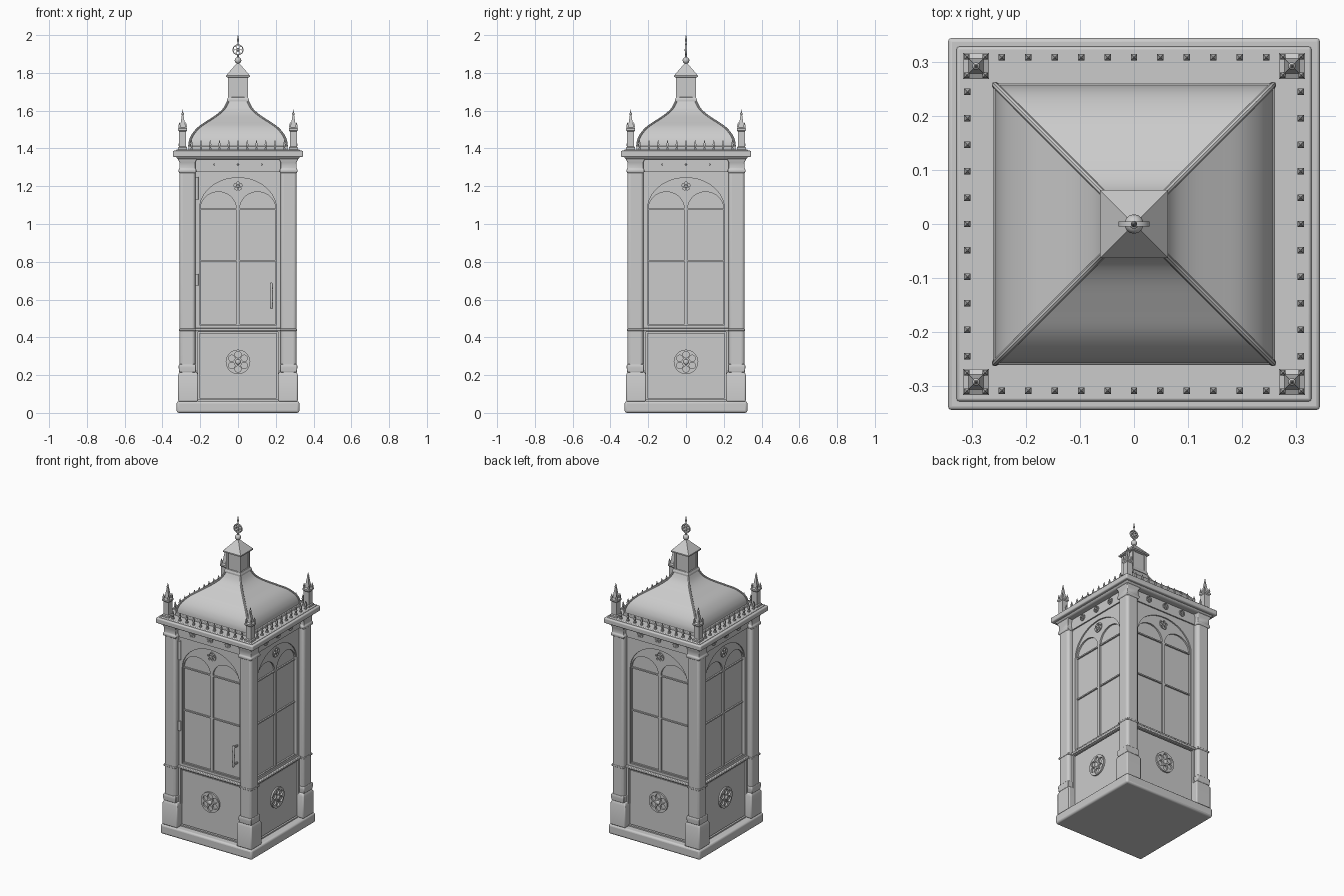
import bpy, bmesh, math
from mathutils import Matrix, Vector

if "Cube" in bpy.data.objects:
    bpy.data.objects.remove(bpy.data.objects["Cube"])

stone = bpy.data.materials.new("grey_stone")
stone.diffuse_color = (0.6, 0.6, 0.6, 1)
stone.use_nodes = True
stone.node_tree.nodes["Principled BSDF"].inputs["Base Color"].default_value = stone.diffuse_color
pi = math.pi


def emit(name, bm, sides=1, bevel=0, seg=2, smooth=True):
    """Turn a bmesh into an object, repeated round the z axis."""
    me = bpy.data.meshes.new(name)
    out = bmesh.new()
    bm.normal_update()
    bm.to_mesh(me)
    bm.free()
    for k in range(sides):
        tmp = me.copy()
        tmp.transform(Matrix.Rotation(k * pi / 2, 4, 'Z'))
        out.from_mesh(tmp)
        bpy.data.meshes.remove(tmp)
    bmesh.ops.recalc_face_normals(out, faces=out.faces)
    out.to_mesh(me)
    out.free()
    me.materials.append(stone)
    ob = bpy.data.objects.new(name, me)
    bpy.context.collection.objects.link(ob)
    if bevel:
        m = ob.modifiers.new("bevel", 'BEVEL')
        m.width, m.segments, m.limit_method = bevel, seg, 'ANGLE'
    if smooth:
        bpy.ops.object.select_all(action='DESELECT')
        ob.select_set(True)
        bpy.context.view_layer.objects.active = ob
        bpy.ops.object.shade_smooth_by_angle(angle=math.radians(35))
    return ob


def stack(bm, cx, cy, prof, n=4):
    """Stacked sections of (half width, z), square when n is 4."""
    k = 1 / math.cos(pi / n) if n == 4 else 1
    rings = []
    for r, z in prof:
        rings.append([bm.verts.new((cx + r * k * math.cos(2 * pi * (i + .5) / n),
                                    cy + r * k * math.sin(2 * pi * (i + .5) / n), z)) for i in range(n)])
    for a, b in zip(rings, rings[1:]):
        for i in range(n):
            bm.faces.new((a[i], a[(i + 1) % n], b[(i + 1) % n], b[i]))
    bm.faces.new(rings[0][::-1])
    bm.faces.new(rings[-1])


def box(bm, x0, x1, y0, y1, z0, z1):
    m = Matrix.Translation(((x0 + x1) / 2, (y0 + y1) / 2, (z0 + z1) / 2)) @ Matrix.Diagonal((x1 - x0, y1 - y0, z1 - z0, 1))
    bmesh.ops.create_cube(bm, size=1, matrix=m)


def ball(bm, x, y, z, r, sy=1):
    m = Matrix.Translation((x, y, z)) @ Matrix.Diagonal((1, sy, 1, 1))
    bmesh.ops.create_uvsphere(bm, u_segments=14, v_segments=8, radius=r, matrix=m)


def circle(x, z, r, n=24):
    return [(x + r * math.cos(2 * pi * i / n), z + r * math.sin(2 * pi * i / n)) for i in range(n)]


def rect(x0, x1, z0, z1):
    return [(x0, z0), (x1, z0), (x1, z1), (x0, z1)]


def arch(cx, w, z0, spring, h, n=20):
    """Opening with straight jambs and an elliptical head."""
    return [(cx - w, z0), (cx + w, z0)] + [
        (cx + w * math.cos(pi * i / n), spring + h * math.sin(pi * i / n)) for i in range(n + 1)]


def slab(bm, outer, holes, d0, d1):
    """Upright plate with holes on the front side, from depth d0 out to d1."""
    cu = bpy.data.curves.new("outline", 'CURVE')
    cu.dimensions, cu.fill_mode, cu.extrude = '2D', 'BOTH', (d1 - d0) / 2
    for pts in [outer] + holes:
        s = cu.splines.new('POLY')
        s.points.add(len(pts) - 1)
        for p, (x, z) in zip(s.points, pts):
            p.co = (x, z, 0, 1)
        s.use_cyclic_u = True
    ob = bpy.data.objects.new("outline", cu)
    bpy.context.collection.objects.link(ob)
    dg = bpy.context.evaluated_depsgraph_get()
    me = bpy.data.meshes.new_from_object(ob.evaluated_get(dg))
    me.transform(Matrix.Translation((0, -(d0 + d1) / 2, 0)) @ Matrix.Rotation(pi / 2, 4, 'X'))
    part = bmesh.new()
    part.from_mesh(me)
    bmesh.ops.remove_doubles(part, verts=part.verts, dist=1e-5)
    part.to_mesh(me)
    part.free()
    bm.from_mesh(me)
    bpy.data.objects.remove(ob)
    bpy.data.curves.remove(cu)
    bpy.data.meshes.remove(me)


def rosette(bm, x, z, r, d0, d1, n=6):
    """Round plate pierced by petals, with a boss in the middle."""
    petals = [circle(x + .59 * r * math.sin(2 * pi * i / n), z + .59 * r * math.cos(2 * pi * i / n), .26 * r, 14)
              for i in range(n)]
    slab(bm, circle(x, z, r, 28), petals, d0, d1)
    ball(bm, x, -d1, z, .22 * r, .6)


# plinth and inner body
bm = bmesh.new()
stack(bm, 0, 0, [(.325, 0), (.325, .062)])
emit("plinth", bm, bevel=.012, seg=3)
bm = bmesh.new()
stack(bm, 0, 0, [(.258, .05), (.258, 1.36)])
emit("glazed_core", bm)

# walls: pierced window frame, lower panel, frieze
bm = bmesh.new()
slab(bm, rect(-.24, .24, .43, 1.285), [arch(0, .203, .465, 1.08, .165)], .25, .276)
emit("window_frame", bm, 4)
bm = bmesh.new()
lancets = [arch(s * .104, .095, .47, 1.08, .09) for s in (-1, 1)]
slab(bm, arch(0, .205, .46, 1.08, .167), lancets + [circle(0, 1.2, .022)], .25, .268)
rosette(bm, 0, 1.2, .031, .262, .273, 5)
emit("window_tracery", bm, 4)
bm = bmesh.new()
for z in (.805, 1.078):
    box(bm, -.2, .2, -.267, -.25, z - .004, z + .004)
emit("glazing_bars", bm, 4)
bm = bmesh.new()
slab(bm, rect(-.24, .24, .06, .435), [rect(-.212, .212, .07, .428)], .25, .28)
box(bm, -.205, .205, -.275, -.25, .075, .422)
emit("lower_panel", bm, 4)
bm = bmesh.new()
rosette(bm, 0, .27, .065, .27, .285)
emit("panel_rosette", bm, 4)
bm = bmesh.new()
box(bm, -.235, .235, -.288, -.25, .434, .45)
emit("sill", bm, 4, bevel=.004)
bm = bmesh.new()
box(bm, -.235, .235, -.284, -.25, 1.275, 1.35)
for x in (-.125, 0, .125):
    rosette(bm, x, 1.315, .02, .28, .29, 5)
emit("frieze", bm, 4)

# corner posts
c = .268
bm = bmesh.new()
stack(bm, -c + .004, -c + .004, [(.053, .06), (.053, .2), (.045, .218)])
emit("post_pedestal", bm, 4, bevel=.006)
bm = bmesh.new()
stack(bm, -c, -c, [(.042, .2), (.042, 1.3)])
emit("post_shaft", bm, 4, bevel=.016, seg=4)
bm = bmesh.new()
stack(bm, -c, -c, [(.044, .215), (.046, .24), (.046, .25), (.043, .258)])
stack(bm, -c, -c, [(.044, .434), (.044, .446)])
stack(bm, -c, -c, [(.043, 1.27), (.047, 1.277), (.047, 1.287), (.042, 1.295), (.042, 1.325), (.049, 1.34), (.049, 1.352)])
emit("post_rings_and_capital", bm, 4, bevel=.003)

# cornice
bm = bmesh.new()
stack(bm, 0, 0, [(.318, 1.342), (.33, 1.356)])
stack(bm, 0, 0, [(.345, 1.354), (.345, 1.388)])
emit("cornice", bm, bevel=.007, seg=3)
bm = bmesh.new()
stack(bm, 0, 0, [(.33, 1.38), (.328, 1.394)])
stack(bm, 0, 0, [(.262, 1.39), (.262, 1.412)])
emit("roof_deck", bm, bevel=.004)

# cresting spikes and corner pinnacles
bm = bmesh.new()
for i in range(-5, 6):
    stack(bm, i * .049, -.309, [(.006, 1.39), (.006, 1.402), (.003, 1.406), (.006, 1.42), (.0008, 1.445)])
emit("cresting", bm, 4, smooth=False)
bm = bmesh.new()
p = .293
stack(bm, p, p, [(.024, 1.39), (.024, 1.405), (.019, 1.41), (.019, 1.49), (.024, 1.496), (.024, 1.506),
                 (.014, 1.512), (.004, 1.58), (.001, 1.605)])
for sx in (-1, 1):
    for sy in (-1, 1):
        stack(bm, p + sx * .017, p + sy * .017, [(.004, 1.5), (.005, 1.52), (.0005, 1.54)])
ball(bm, p, p, 1.583, .007)
emit("pinnacles", bm, 4, smooth=False)

# ogee roof with hip ribs
key = [(.258, 1.41), (.254, 1.44), (.238, 1.475), (.205, 1.512), (.155, 1.546), (.105, 1.58), (.072, 1.612), (.05, 1.655)]
prof = []
for i in range(len(key) - 1):
    a, b, d, e = (Vector(key[max(0, min(len(key) - 1, i + j))]) for j in (-1, 0, 1, 2))
    for t in (0, .25, .5, .75):
        prof.append(tuple(.5 * (2 * b + (d - a) * t + (2 * a - 5 * b + 4 * d - e) * t * t + (3 * b - a - 3 * d + e) * t ** 3)))
prof.append(key[-1])
bm = bmesh.new()
stack(bm, 0, 0, prof)
emit("ogee_roof", bm)
cu = bpy.data.curves.new("rib", 'CURVE')
cu.dimensions, cu.bevel_depth, cu.bevel_resolution, cu.use_fill_caps = '3D', .006, 2, True
sp = cu.splines.new('POLY')
sp.points.add(len(prof) - 1)
for pt, (r, z) in zip(sp.points, prof):
    pt.co = (r, r, z, 1)
ob = bpy.data.objects.new("rib", cu)
bpy.context.collection.objects.link(ob)
rib = bpy.data.meshes.new_from_object(ob.evaluated_get(bpy.context.evaluated_depsgraph_get()))
bpy.data.objects.remove(ob)
bm = bmesh.new()
bm.from_mesh(rib)
emit("hip_ribs", bm, 4)

# lantern on the roof
bm = bmesh.new()
stack(bm, 0, 0, [(.058, 1.648), (.058, 1.658), (.053, 1.67), (.048, 1.672), (.048, 1.775), (.063, 1.778), (.063, 1.786), (.006, 1.852)])
emit("lantern", bm, smooth=False)
bm = bmesh.new()
for sx in (-1, 1):
    box(bm, sx * .042 - .007, sx * .042 + .007, -.052, -.04, 1.67, 1.778)
emit("lantern_posts", bm, 4)

# finial: ball, stem, pierced ring and spike
bm = bmesh.new()
ball(bm, 0, 0, 1.866, .018)
stack(bm, 0, 0, [(.005, 1.845), (.005, 1.9)], 10)
stack(bm, 0, 0, [(.005, 1.945), (.003, 1.965), (.006, 1.97), (.001, 2.0)], 10)
rosette(bm, 0, 1.922, .029, -.005, .005)
emit("finial", bm)

# door fittings on the front only
bm = bmesh.new()
stack(bm, .177, -.3, [(.004, .55), (.008, .56), (.007, .59), (.009, .62), (.007, .65), (.008, .68), (.004, .69)], 12)
for z in (.565, .675):
    box(bm, .173, .181, -.3, -.25, z - .005, z + .005)
emit("door_handle", bm)
bm = bmesh.new()
for z0, z1 in ((.675, .735), (1.13, 1.25)):
    stack(bm, -.218, -.28, [(.009, z0), (.009, z1)], 12)
emit("door_hinges", bm)
